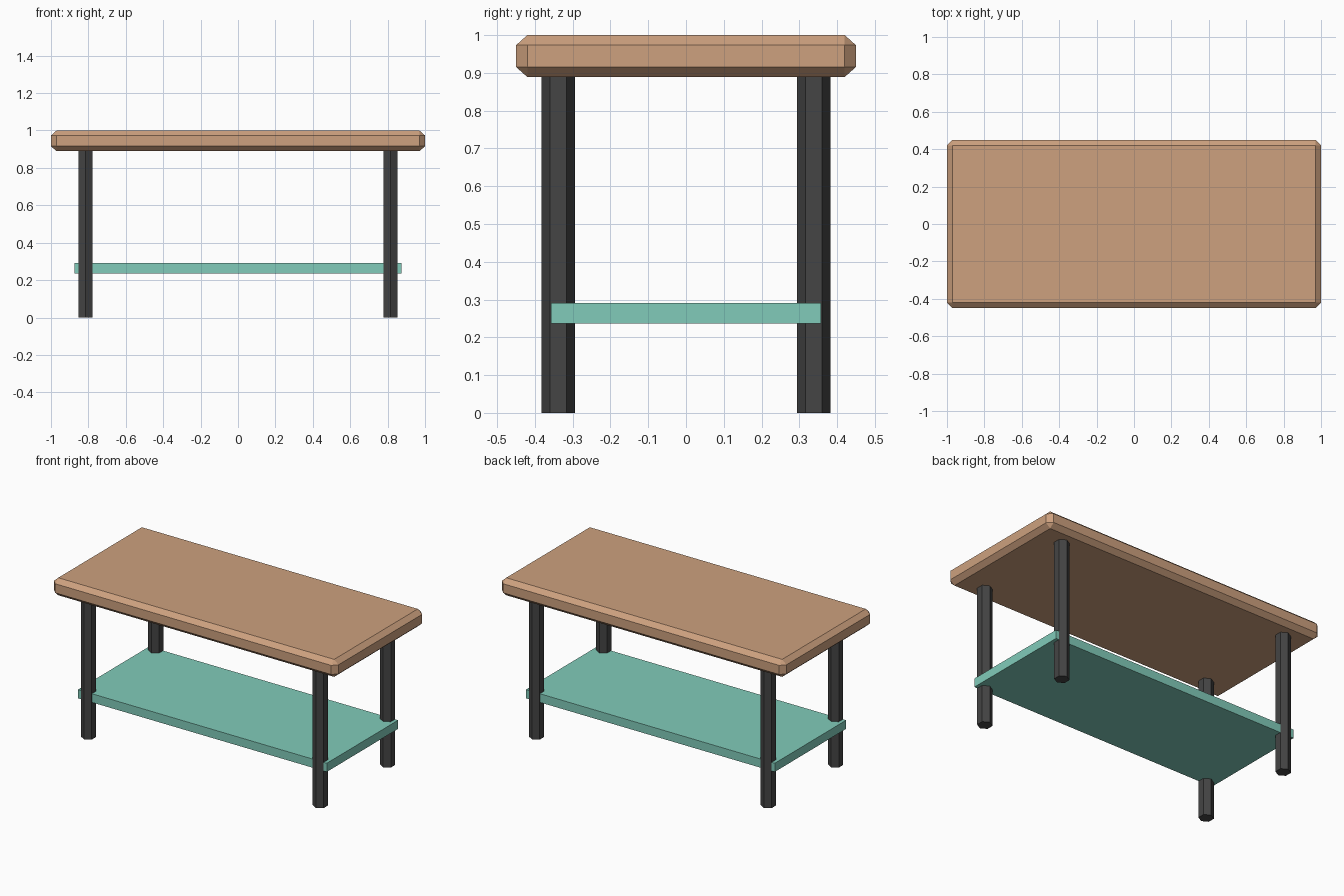
import bpy, bmesh, math
from mathutils import Matrix

if "Cube" in bpy.data.objects:
    bpy.data.objects.remove(bpy.data.objects["Cube"])


def material(name, rgb):
    m = bpy.data.materials.new(name)
    m.diffuse_color = (*rgb, 1)
    m.use_nodes = True
    m.node_tree.nodes["Principled BSDF"].inputs["Base Color"].default_value = m.diffuse_color
    return m


wood = material("warm wood", (0.61, 0.355, 0.21))
mint = material("mint", (0.22, 0.60, 0.49))
dark = material("dark metal", (0.058, 0.058, 0.058))


def add_object(name, bm, mat, loc):
    bmesh.ops.recalc_face_normals(bm, faces=bm.faces)
    mesh = bpy.data.meshes.new(name)
    bm.to_mesh(mesh)
    bm.free()
    mesh.materials.append(mat)
    ob = bpy.data.objects.new(name, mesh)
    ob.location = loc
    bpy.context.collection.objects.link(ob)


def box(name, size, z, mat, bevel=0.0, bevel_squash=1.0):
    bm = bmesh.new()
    bmesh.ops.create_cube(bm, size=1)
    bmesh.ops.scale(bm, vec=(size[0], size[1], size[2] / bevel_squash), verts=bm.verts)
    if bevel:
        bmesh.ops.bevel(bm, geom=bm.edges[:], offset=bevel, segments=1,
                        affect='EDGES', profile=0.5)
        bmesh.ops.scale(bm, vec=(1, 1, bevel_squash), verts=bm.verts)
    add_object(name, bm, mat, (0, 0, z))


# chamfered table top
box("table_top", (2.0, 0.9, 0.111), 0.9445, wood, 0.03, 0.89)

# lower shelf
box("shelf", (1.75, 0.716, 0.055), 0.2635, mint)

# four hexagonal legs, one corner facing the front
LEG_H = 0.89
for sx, side in ((-1, "left"), (1, "right")):
    for sy, end in ((-1, "front"), (1, "back")):
        bm = bmesh.new()
        bmesh.ops.create_cone(bm, cap_ends=True, segments=6, radius1=0.044,
                              radius2=0.044, depth=LEG_H)
        # put a vertex on the y axis whatever the starting angle
        v = bm.verts[:][0].co
        turn = math.pi / 2 - math.atan2(v.y, v.x)
        bmesh.ops.rotate(bm, matrix=Matrix.Rotation(turn, 3, 'Z'), verts=bm.verts)
        add_object(f"{end}_{side}_leg", bm, dark, (sx * 0.815, sy * 0.338, LEG_H / 2))
